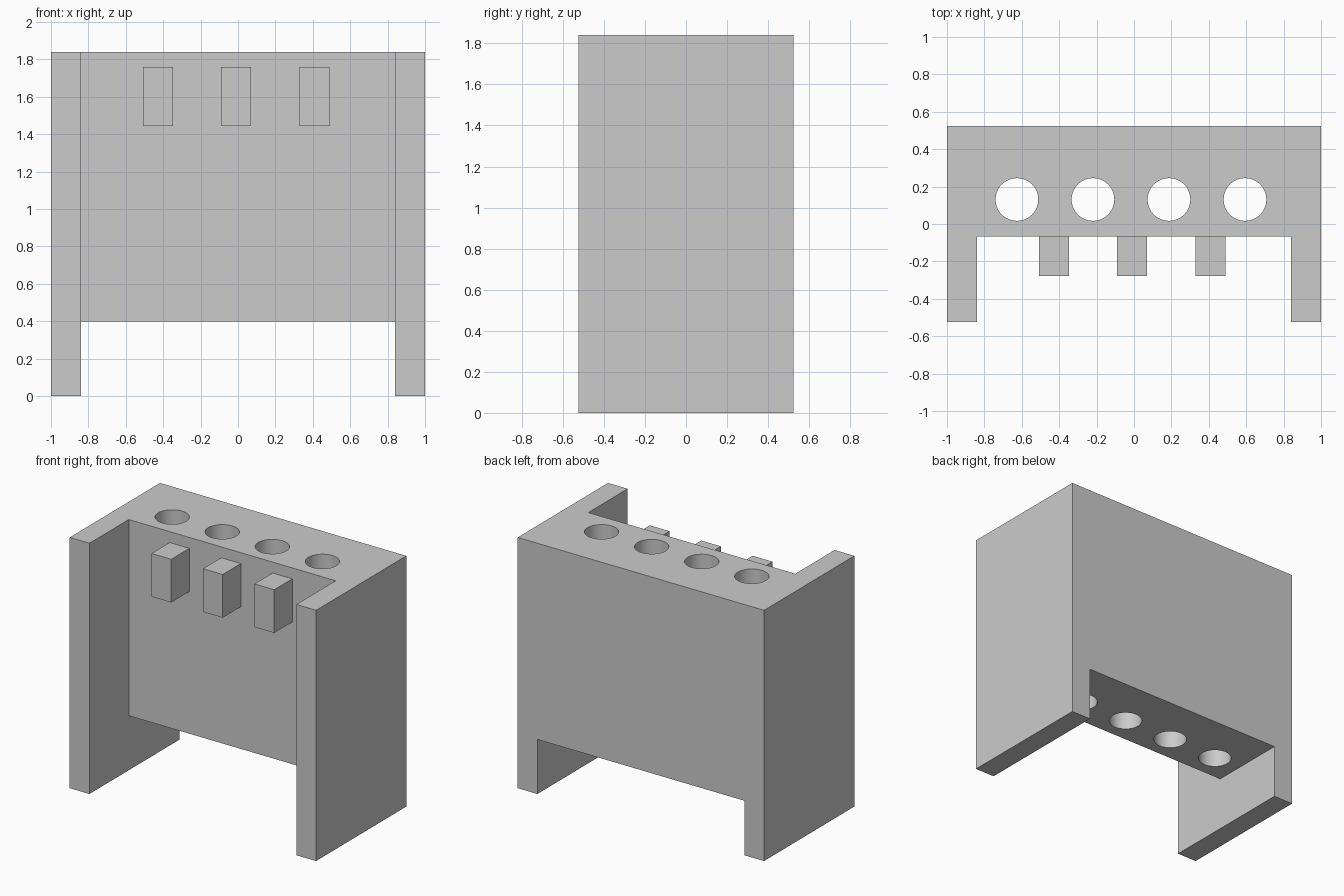
import bpy
import bmesh
import math
from mathutils import Matrix, Vector

cube = bpy.data.objects.get("Cube")
if cube:
    bpy.data.objects.remove(cube, do_unlink=True)

grey = bpy.data.materials.new("light_grey")
grey.use_nodes = True
colour = (0.6, 0.6, 0.6, 1)
grey.diffuse_color = colour
grey.node_tree.nodes["Principled BSDF"].inputs["Base Color"].default_value = colour

TOP, HALF_DEPTH = 1.84, 0.523
INNER, FRONT, UNDERSIDE = 0.84, -0.067, 0.4


def add_object(name, bm):
    bmesh.ops.recalc_face_normals(bm, faces=bm.faces)
    mesh = bpy.data.meshes.new(name)
    bm.to_mesh(mesh)
    bm.free()
    mesh.materials.append(grey)
    obj = bpy.data.objects.new(name, mesh)
    bpy.context.collection.objects.link(obj)
    return obj


def box(name, low, high):
    low, high = Vector(low), Vector(high)
    bm = bmesh.new()
    place = Matrix.Translation((low + high) / 2) @ Matrix.Diagonal((*(high - low), 1))
    bmesh.ops.create_cube(bm, size=1, matrix=place)
    return add_object(name, bm)


def cut(target, cutter):
    bpy.context.view_layer.objects.active = target
    mod = target.modifiers.new(cutter.name, 'BOOLEAN')
    mod.operation = 'DIFFERENCE'
    mod.solver = 'EXACT'
    mod.object = cutter
    bpy.ops.object.modifier_apply(modifier=mod.name)
    bpy.data.objects.remove(cutter, do_unlink=True)


# Body: U-shaped footprint giving two side panels joined by a thick block
half = [(INNER, FRONT), (INNER, -HALF_DEPTH), (1, -HALF_DEPTH), (1, HALF_DEPTH)]
footprint = half + [(-x, y) for x, y in reversed(half)]
bm = bmesh.new()
base = bm.faces.new([bm.verts.new((x, y, 0)) for x, y in footprint])
walls = bmesh.ops.extrude_face_region(bm, geom=[base])["geom"]
top_verts = [v for v in walls if isinstance(v, bmesh.types.BMVert)]
bmesh.ops.translate(bm, verts=top_verts, vec=(0, 0, TOP))
body = add_object("body", bm)

# Opening between the feet
cut(body, box("foot_opening", (-INNER, -1, -1), (INNER, 1, UNDERSIDE)))

# Four round holes straight down through the block
for i in range(4):
    bm = bmesh.new()
    centre = Matrix.Translation((-0.626 + 0.4065 * i, 0.131, 1))
    bmesh.ops.create_cone(bm, cap_ends=True, segments=64, radius1=0.114,
                          radius2=0.114, depth=3, matrix=centre)
    cut(body, add_object("hole", bm))

body.select_set(True)
bpy.context.view_layer.objects.active = body
bpy.ops.object.shade_smooth_by_angle(angle=math.radians(30))

# Three pegs on the front of the block
for i, side in enumerate(("right", "middle", "left")):
    x = -0.508 + 0.418 * i
    box(side + "_peg", (x, -0.277, 1.443), (x + 0.16, FRONT, 1.76))
